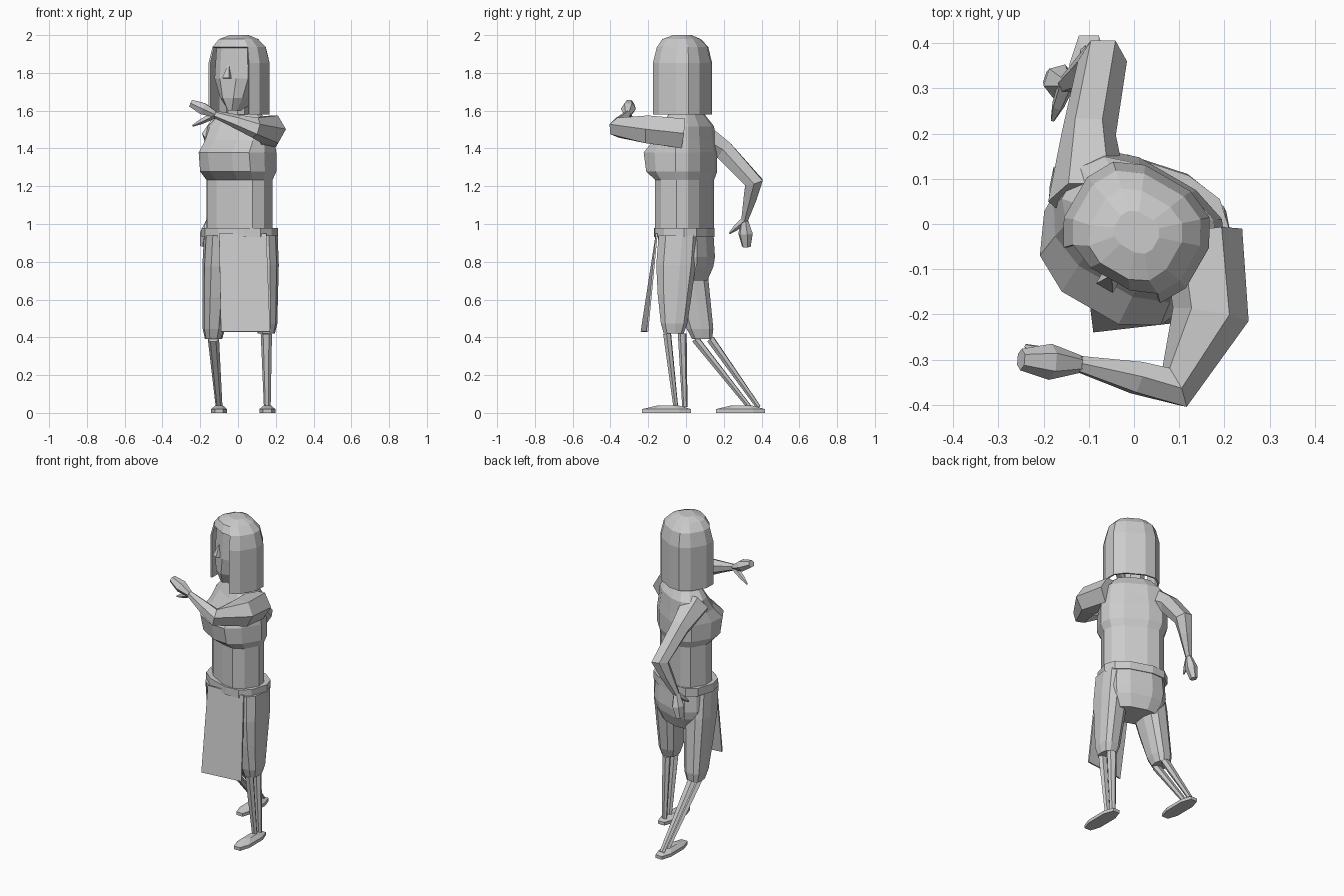
import bpy, bmesh, math
from mathutils import Vector, Matrix

if "Cube" in bpy.data.objects:
    bpy.data.objects.remove(bpy.data.objects["Cube"])

# The upper body is twisted towards the figure's right
UPPER_TWIST = math.radians(-30)
HIP_TWIST = math.radians(-18)


def make_object(name, bm):
    bmesh.ops.recalc_face_normals(bm, faces=bm.faces)
    mesh = bpy.data.meshes.new(name)
    bm.to_mesh(mesh)
    bm.free()
    part = bpy.data.objects.new(name, mesh)
    bpy.context.collection.objects.link(part)
    return part


def skin(name, loops):
    """Bridge successive closed loops of points and cap both ends."""
    bm = bmesh.new()
    rows = [[bm.verts.new(point) for point in loop] for loop in loops]
    for lower, upper in zip(rows, rows[1:]):
        for i in range(len(lower)):
            bm.faces.new((lower[i - 1], lower[i], upper[i], upper[i - 1]))
    bm.faces.new(rows[0])
    bm.faces.new(rows[-1])
    return make_object(name, bm)


def outline(sides, power):
    """Unit superellipse with a flat side at the front."""
    points = []
    for i in range(sides):
        angle = 2 * math.pi * (i + 0.5) / sides + math.pi / 2
        c, s = math.cos(angle), math.sin(angle)
        points.append((math.copysign(abs(c) ** power, c), math.copysign(abs(s) ** power, s)))
    return points


def loft(name, base, top, rings, back_ratio, twist=0.0, sides=12):
    """Level rings from base to top: fraction of the way, half width, front depth."""
    turn = Matrix.Rotation(twist, 3, "Z")
    loops = []
    for fraction, width, front in rings:
        centre = Vector(base).lerp(Vector(top), fraction)
        back = width * back_ratio
        loops.append([centre + turn @ Vector((u * width, v * (back if v > 0 else front), 0))
                      for u, v in outline(sides, 0.75)])
    return skin(name, loops)


def limb(name, joints, radii, flat=1.0, sides=6):
    """Rings square to the path, carried along the joints without twisting."""
    loops = []
    last = len(joints) - 1
    across = None
    for i, (joint, radius) in enumerate(zip(joints, radii)):
        before = (joint - joints[max(i - 1, 0)]).normalized()
        after = (joints[min(i + 1, last)] - joint).normalized()
        along = (before + after).normalized()
        if across is None:
            across = along.cross(Vector((0, 0, 1))).normalized()
        across = (across - along * across.dot(along)).normalized()
        over = across.cross(along)
        loops.append([joint + radius * (across * u + over * v * flat)
                      for u, v in outline(sides, 1)])
    return skin(name, loops)


def build_arm(side, bulk, shoulder, middle, elbow, wrist, fingertip, thumb_tip):
    shoulder, middle, elbow, wrist, fingertip, thumb_tip = map(
        Vector, (shoulder, middle, elbow, wrist, fingertip, thumb_tip))
    muscle = elbow.lerp(wrist, 0.4)
    palm = wrist.lerp(fingertip, 0.5)
    limb(side + "_arm", [shoulder, middle, elbow, muscle, wrist],
         [.09, bulk, .055, .04, .02])
    limb(side + "_hand", [wrist, palm, fingertip], [.02, .04, .024], flat=0.9)
    limb(side + "_thumb", [wrist, wrist.lerp(thumb_tip, 0.6), thumb_tip],
         [.02, .015, .005], sides=5)


def build_leg(side, hip, knee, ankle):
    hip, knee, ankle = map(Vector, (hip, knee, ankle))
    # Cropped trouser leg
    loft(side + "_trouser", knee, hip,
         [(0, .045, .06), (.1, .06, .08), (.4, .07, .11), (.7, .08, .13), (1, .08, .13)],
         back_ratio=1.1, sides=10)
    # Twin struts for the lower leg
    for label, sign in (("front", -1), ("back", 1)):
        offset = Vector((0, sign * .04, 0))
        limb(f"{side}_shin_{label}", [knee + offset, ankle + offset * 0.6],
             [.03, .018], flat=0.75)
    # Long flat foot
    sole = Vector((ankle.x, ankle.y - .07, 0))
    loft(side + "_foot", sole, sole + Vector((0, 0, .04)),
         [(0, .045, .14), (.5, .045, .14), (1, .02, .05)], back_ratio=3, sides=8)


# Torso with a full bust, then neck
loft("torso", (.01, 0, .95), (.01, 0, 1.58),
     [(0, .18, .14), (.45, .18, .14), (.52, .2, .2), (.68, .2, .22),
      (.78, .19, .15), (.9, .18, .1), (1, .12, .07)],
     back_ratio=0.66, twist=UPPER_TWIST)
loft("neck", (0, 0, 1.5), (0, 0, 1.7), [(0, .06, .06), (1, .06, .06)],
     back_ratio=1, twist=UPPER_TWIST, sides=8)

# Belt and hips
loft("belt", (.01, 0, .93), (.01, 0, .98), [(0, .2, .16), (1, .2, .16)],
     back_ratio=0.7, twist=HIP_TWIST)
loft("hips", (.01, 0, .7), (.01, 0, .95),
     [(0, .14, .08), (.3, .18, .12), (.5, .19, .13), (1, .18, .14)],
     back_ratio=0.75, twist=HIP_TWIST)

# Legs in mid stride, the right one trailing
build_leg("left", hip=(.13, -.02, .94), knee=(.15, -.06, .42), ankle=(.155, -.03, .03))
build_leg("right", hip=(-.1, 0, .94), knee=(-.13, .09, .39), ankle=(-.1, .36, .03))

# One arm raised across the chest, the other swung back
build_arm("left", bulk=.085, shoulder=(.15, -.02, 1.48), middle=(.17, -.2, 1.5),
          elbow=(.09, -.36, 1.51), wrist=(-.12, -.31, 1.58),
          fingertip=(-.25, -.3, 1.64), thumb_tip=(-.24, -.27, 1.52))
build_arm("right", bulk=.06, shoulder=(-.1, .05, 1.48), middle=(-.1, .2, 1.39),
          elbow=(-.07, .36, 1.22), wrist=(-.15, .31, 1.02),
          fingertip=(-.18, .32, .88), thumb_tip=(-.18, .23, .95))

# Hanging front cloth
bm = bmesh.new()
corners = [(-.1, -.16, .95), (.15, -.16, .95), (.17, -.21, .43), (-.09, -.24, .43)]
bm.faces.new([bm.verts.new(corner) for corner in corners])
cloth = make_object("front_cloth", bm)
cloth.modifiers.new("thickness", "SOLIDIFY").thickness = .01

# Face with a pointed nose
head = Vector((.005, -.02, 0))
up = Vector((0, 0, 1))
forward = Matrix.Rotation(UPPER_TWIST, 3, "Z") @ Vector((0, -1, 0))
loft("face", head + up * 1.6, head + up * 1.94,
     [(0, .03, .1), (.2, .08, .12), (.5, .12, .12), (1, .11, .11)],
     back_ratio=0.8, twist=UPPER_TWIST, sides=10)
limb("nose", [head + forward * .11 + up * 1.84, head + forward * .12 + up * 1.77],
     [.005, .03], sides=4)

# Bobbed hair, open at the face and underneath
hair = loft("hair", head + up * 1.58, head + up * 2,
            [(0, .16, .14), (.65, .16, .14), (.85, .14, .12), (.95, .1, .1), (1, .05, .04)],
            back_ratio=0.9, twist=UPPER_TWIST)
bm = bmesh.new()
bm.from_mesh(hair.data)
opening = [face for face in bm.faces if face.normal.z < -0.9
           or (face.calc_center_median().z < 1.92 and face.normal.dot(forward) > 0.8)]
bmesh.ops.delete(bm, geom=opening, context="FACES")
bm.to_mesh(hair.data)
bm.free()
hair.modifiers.new("thickness", "SOLIDIFY").thickness = .01
